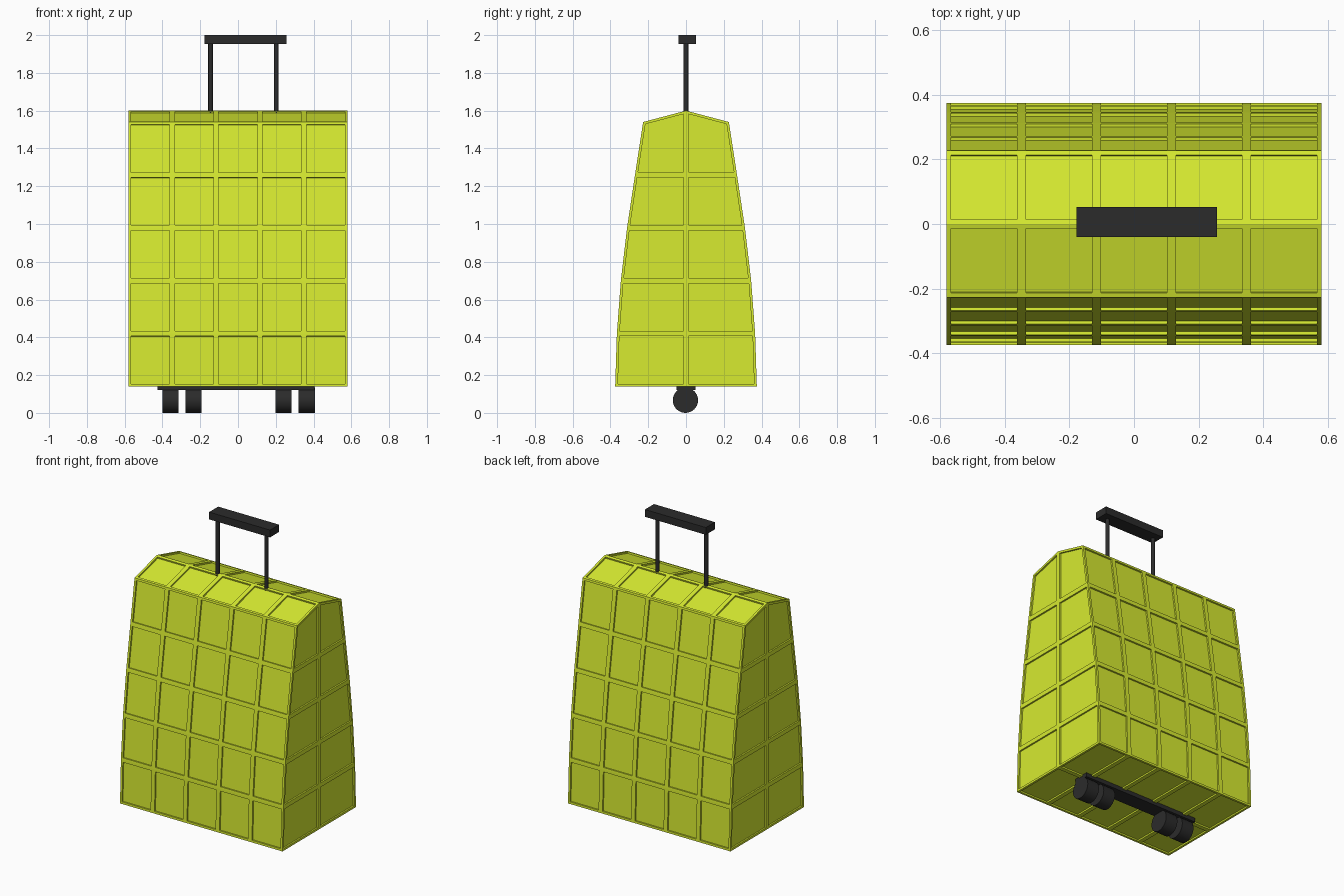
import bpy, bmesh
from mathutils import Matrix, Vector

if "Cube" in bpy.data.objects:
    bpy.data.objects.remove(bpy.data.objects["Cube"])


def material(name, rgb):
    m = bpy.data.materials.new(name)
    m.diffuse_color = (*rgb, 1)
    m.use_nodes = True
    m.node_tree.nodes["Principled BSDF"].inputs["Base Color"].default_value = m.diffuse_color
    return m


LIME = material("lime_shell", (0.68, 0.83, 0.03))
DARK = material("dark_plastic", (0.024, 0.024, 0.024))


def finish(name, bm, mat):
    me = bpy.data.meshes.new(name)
    bm.to_mesh(me)
    bm.free()
    me.materials.append(mat)
    ob = bpy.data.objects.new(name, me)
    bpy.context.collection.objects.link(ob)
    return ob


def box(name, lo, hi, mat):
    lo, hi = Vector(lo), Vector(hi)
    bm = bmesh.new()
    bmesh.ops.create_cube(bm, size=1, matrix=Matrix.Translation((lo + hi) / 2)
                          @ Matrix.Diagonal((*(hi - lo), 1)))
    return finish(name, bm, mat)


def cylinder(name, radius, length, center, axis, mat, sides=32):
    bm = bmesh.new()
    rot = Matrix.Rotation(1.5707963, 4, 'Y') if axis == 'X' else Matrix()
    bmesh.ops.create_cone(bm, cap_ends=True, segments=sides, radius1=radius,
                          radius2=radius, depth=length,
                          matrix=Matrix.Translation(center) @ rot)
    ob = finish(name, bm, mat)
    for p in ob.data.polygons:
        p.use_smooth = len(p.vertices) == 4
    bpy.context.view_layer.objects.active = ob
    ob.select_set(True)
    bpy.ops.object.shade_smooth_by_angle()
    ob.select_set(False)
    return ob


# Shell: tapered side profile swept across five columns
HALF_X, COLS = 0.58, 5
half_y = [0.375, 0.366, 0.345, 0.312, 0.27, 0.227]
rows = [0.14 + 0.28 * i for i in range(6)]
ridge = 1.6
mid_z = rows[:5] + [ridge]

profile = [(-y, z) for y, z in zip(half_y, rows)] + [(0, ridge)]
profile += [(y, z) for y, z in reversed(list(zip(half_y, rows)))] + [(0, rows[0])]

bm = bmesh.new()
rings = [[bm.verts.new((-HALF_X + 2 * HALF_X * c / COLS, y, z)) for y, z in profile]
         for c in range(COLS + 1)]
n = len(profile)
for a, b in zip(rings, rings[1:]):
    for i in range(n):
        j = (i + 1) % n
        bm.faces.new((a[i], a[j], b[j], b[i]))

# End walls: two columns of panels meeting on a centre line
for ring in (rings[0], rings[-1]):
    x = ring[0].co.x
    mid = [ring[13]] + [bm.verts.new((x, 0, z)) for z in mid_z[1:5]] + [ring[6]]
    for side in (ring[:6], ring[12:6:-1]):
        for i in range(5):
            bm.faces.new((side[i], side[i + 1], mid[i + 1], mid[i]))
bmesh.ops.recalc_face_normals(bm, faces=bm.faces)

# Recessed panels between the raised ribs
panels = list(bm.faces)
bmesh.ops.inset_individual(bm, faces=panels, thickness=0.014, use_even_offset=True)
bmesh.ops.inset_individual(bm, faces=panels, thickness=0.0, depth=-0.01)
finish("suitcase_shell", bm, LIME)

# Pull handle
for label, x in (("left", -0.145), ("right", 0.203)):
    cylinder(f"handle_rod_{label}", 0.0125, 0.42, (x, 0, 1.76), 'Z', DARK)
box("handle_grip", (-0.178, -0.04, 1.953), (0.257, 0.052, 2.0), DARK)

# Wheel base and two pairs of wheels
box("wheel_base", (-0.425, -0.05, 0.122), (0.405, 0.05, 0.148), DARK)
for i, x in enumerate((-0.358, -0.235, 0.242, 0.364)):
    cylinder(f"wheel_{i + 1}", 0.067, 0.085, (x, -0.003, 0.067), 'X', DARK)
